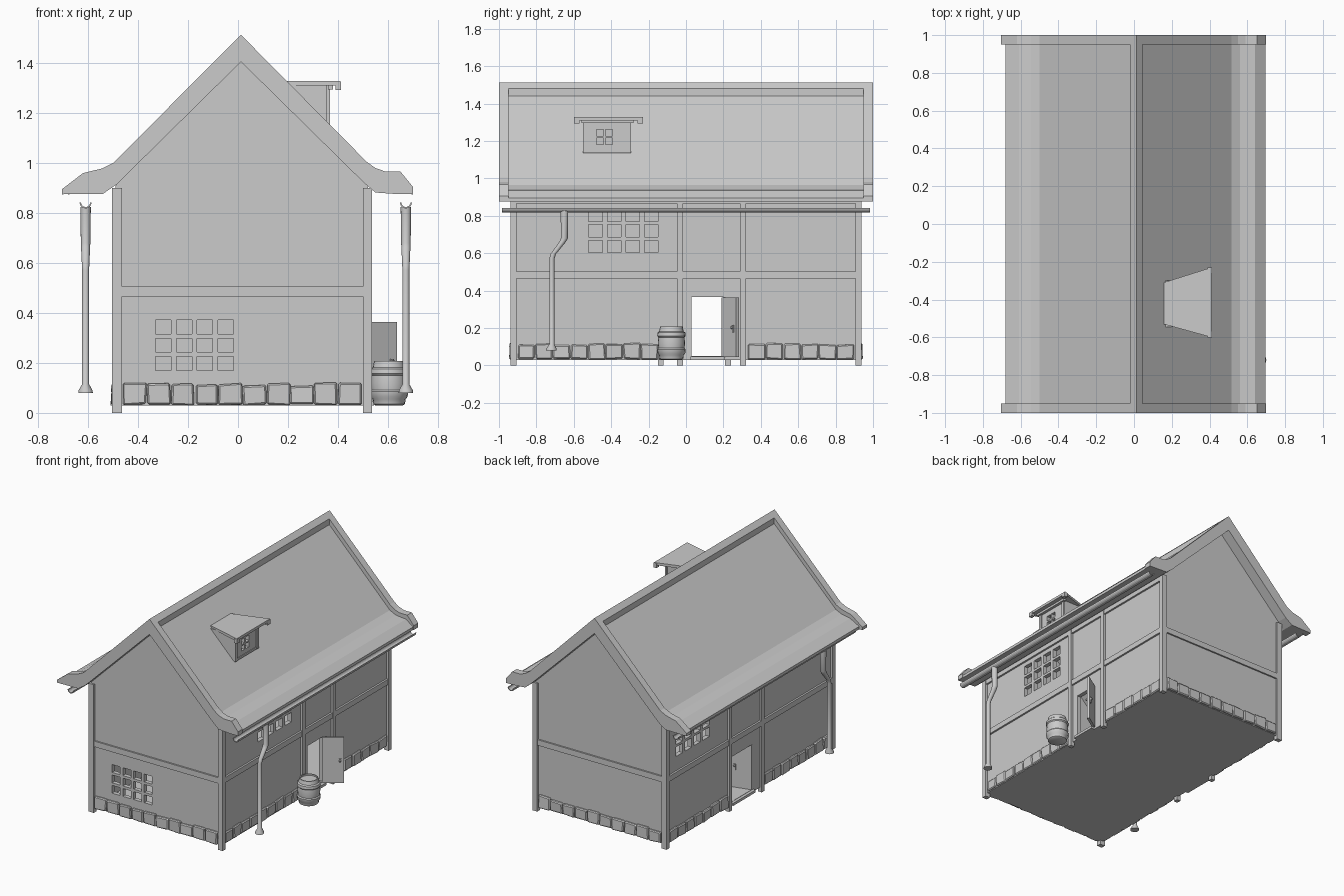
import bpy, bmesh, math, random
from mathutils import Matrix, Vector

if "Cube" in bpy.data.objects:
    bpy.data.objects.remove(bpy.data.objects["Cube"])

random.seed(4)


def finish(name, bm):
    bmesh.ops.recalc_face_normals(bm, faces=bm.faces[:])
    me = bpy.data.meshes.new(name)
    bm.to_mesh(me)
    bm.free()
    ob = bpy.data.objects.new(name, me)
    bpy.context.collection.objects.link(ob)
    return ob


def add_box(bm, x0, x1, y0, y1, z0, z1):
    m = Matrix.Translation(((x0 + x1) / 2, (y0 + y1) / 2, (z0 + z1) / 2))
    m = m @ Matrix.Diagonal((x1 - x0, y1 - y0, z1 - z0, 1))
    return bmesh.ops.create_cube(bm, size=1, matrix=m)["verts"]


def boxes(name, dims):
    bm = bmesh.new()
    for d in dims:
        add_box(bm, *d)
    return finish(name, bm)


def prism(name, pts, y0, y1):
    """Extrude an xz outline along y."""
    bm = bmesh.new()
    a = [bm.verts.new((x, y0, z)) for x, z in pts]
    b = [bm.verts.new((x, y1, z)) for x, z in pts]
    bm.faces.new(a)
    bm.faces.new(b[::-1])
    n = len(pts)
    for i in range(n):
        bm.faces.new((a[i], a[(i + 1) % n], b[(i + 1) % n], b[i]))
    return finish(name, bm)


def rings(name, path, sides=14):
    """Stack of horizontal rings given as (x, y, z, radius)."""
    bm = bmesh.new()
    loops = []
    for x, y, z, r in path:
        loops.append([bm.verts.new((x + r * math.cos(2 * math.pi * i / sides),
                                    y + r * math.sin(2 * math.pi * i / sides), z)) for i in range(sides)])
    for a, b in zip(loops, loops[1:]):
        for i in range(sides):
            j = (i + 1) % sides
            bm.faces.new((a[i], a[j], b[j], b[i]))
    bm.faces.new(loops[0])
    bm.faces.new(loops[-1])
    ob = finish(name, bm)
    bpy.context.view_layer.objects.active = ob
    ob.select_set(True)
    bpy.ops.object.shade_smooth_by_angle(angle=math.radians(35))
    ob.select_set(False)
    return ob


def cut(ob, cutter):
    cutter.hide_render = True
    cutter.hide_set(True)
    m = ob.modifiers.new("cut", "BOOLEAN")
    m.operation = "DIFFERENCE"
    m.solver = "EXACT"
    m.object = cutter


# Hollow walls with gables
walls = prism("walls", [(-.49, .03), (.52, .03), (.52, .91), (.015, 1.41), (-.49, .91)], -.925, .925)
cut(walls, prism("room_cutter", [(-.46, .05), (.49, .05), (.49, .895), (.015, 1.365), (-.46, .895)], -.895, .895))

# Window panes and door openings
holes = [(.45, .56, .03, .20, .05, .365), (-.53, -.42, -.04, .20, .05, .365)]
for c in range(4):
    for r in range(3):
        x, z = -.33 + .083 * c, .17 + .073 * r
        holes.append((x, x + .062, -.98, -.85, z, z + .055))
        z = .603 + .083 * r
        for x0, x1, ys in ((.45, .56, -.52), (-.53, -.42, .44)):
            y = ys + .099 * c
            holes.append((x0, x1, y, y + .074, z, z + .066))
cut(walls, boxes("opening_cutter", holes))

# Timber frame
timber = []
for x0, x1 in ((-.505, -.465), (.50, .537)):
    for y0, y1 in ((-.937, -.905), (.905, .937)):
        timber.append((x0, x1, y0, y1, 0, .90))
for y in (-.033, .305):
    timber.append((.505, .537, y - .016, y + .016, 0, .90))
for y in (-.135, .225):
    timber.append((-.505, -.475, y - .016, y + .016, 0, .90))
for y in (-.93, .93):
    timber.append((-.47, .505, y - .006, y + .006, .465, .505))
for x0, x1 in ((-.503, -.48), (.51, .533)):
    timber.append((x0, x1, -.91, .91, .465, .503))
    timber.append((x0, x1, -.91, .91, .865, .90))
boxes("timber_frame", timber)

# Rough stone footing
bm = bmesh.new()


def stone_row(a, b, n, fixed, along_x):
    step = (b - a) / n
    for i in range(n):
        s, e = a + i * step + .002, a + (i + 1) * step - .002
        top = .12 - random.random() * .012
        d = (s, e, fixed - .02, fixed + .017) if along_x else (fixed - .02, fixed + .014, s, e)
        for v in add_box(bm, *d, .033, top):
            v.co += Vector([random.uniform(-.004, .004) for _ in range(3)])


for y in (-.922, .925):
    stone_row(-.46, .495, 10, y, True)
for x, spans in ((.517, ((-.9, -.055, 9), (.33, .9, 6))), (-.485, ((-.9, -.16, 8), (.245, .9, 7)))):
    for a, b, n in spans:
        stone_row(a, b, n, x, False)
stones = finish("footing_stones", bm)
bev = stones.modifiers.new("bevel", "BEVEL")
bev.width = .006
bev.segments = 1

# Roof: gable trims, recessed slab, ridge cap
under = [(.70, .875), (.62, .877), (.55, .882), (.505, .92), (.012, 1.405), (-.485, .915), (-.54, .877), (-.705, .875)]
trim = [(-.705, .895), (-.62, .96), (-.545, .978), (-.50, 1.0), (.012, 1.513),
        (.515, 1.005), (.55, .98), (.59, .966), (.65, .966), (.70, .905)]
for name, y0, y1 in (("front_gable_trim", -1, -.95), ("back_gable_trim", .95, 1)):
    prism(name, trim + under, y0, y1)
slab = [(-.68, .895), (-.61, .933), (-.545, .945), (-.50, .965), (.012, 1.472),
        (.515, .965), (.56, .943), (.64, .935), (.695, .895)]
prism("roof_slab", slab + [(.695, .875)] + under[1:-1] + [(-.68, .875)], -.96, .96)
prism("ridge_cap", [(-.02, 1.43), (.044, 1.43), (.044, 1.481), (.012, 1.513), (-.02, 1.481)], -.96, .96)

# Dormer with flared flat roof
dormer = boxes("dormer", [(.14, .36, -.545, -.30, 1.135, 1.315)])
panes = [(.33, .40, y, y + .038, z, z + .036) for y in (-.478, -.43) for z in (1.18, 1.226)]
cut(dormer, boxes("dormer_pane_cutter", panes))
bm = bmesh.new()
for v in add_box(bm, .16, .41, -.6, -.23, 1.31, 1.328):
    if v.co.x < .3:
        v.co.y = -.42 + (v.co.y + .415) * .6
finish("dormer_roof", bm)
boxes("dormer_trim", [(.355, .368, -.552, -.53, 1.135, 1.31), (.355, .368, -.315, -.293, 1.135, 1.31),
                      (.355, .365, -.55, -.295, 1.135, 1.15), (.39, .413, -.6, -.57, 1.293, 1.325),
                      (.39, .413, -.26, -.23, 1.293, 1.325), (.36, .38, -.56, -.28, 1.295, 1.312)])

# Gutters and downpipes on both eaves
for side, x in (("right", .672), ("left", -.61)):
    arc = [math.pi + math.pi * i / 8 for i in range(9)]
    u = [(x + .024 * math.cos(a), .842 + .024 * math.sin(a)) for a in arc]
    u += [(x + .018 * math.cos(a), .842 + .018 * math.sin(a)) for a in reversed(arc)]
    prism(side + "_gutter", u, -.985, .985)
    rings(side + "_downpipe", [(x, -.72, .08, .029), (x, -.72, .09, .028), (x, -.717, .115, .014),
                               (x, -.717, .57, .014), (x, -.71, .595, .015), (x, -.66, .66, .018),
                               (x, -.65, .68, .019), (x, -.65, .825, .021)])


# Door leaves with knob plates
def door(name, ax, ay, bx, by, knob):
    length, ang = math.hypot(bx - ax, by - ay), math.atan2(by - ay, bx - ax)
    bm = bmesh.new()
    add_box(bm, 0, length, -.009, .009, .045, .363)
    for s in (-1, 1):
        add_box(bm, knob - .008, knob + .008, s * .011 - .003, s * .011 + .003, .175, .215)
        bmesh.ops.create_icosphere(bm, subdivisions=2, radius=.008,
                                   matrix=Matrix.Translation((knob, s * .019, .203)))
    bm.transform(Matrix.Translation((ax, ay, 0)) @ Matrix.Rotation(ang, 4, "Z"))
    finish(name, bm)


door("right_door", .515, .197, .632, .275, .115)
door("left_door", -.49, -.035, -.35, .0, .115)
boxes("door_sills", [(.50, .545, .025, .205, .03, .048), (-.51, -.46, -.045, .205, .03, .048)])

# Barrel by the door
prof = [(.03, .055), (.035, .063), (.055, .066), (.065, .074), (.085, .076), (.092, .070), (.12, .073),
        (.15, .070), (.157, .076), (.175, .074), (.182, .066), (.207, .06), (.207, .053), (.197, .053)]
rings("barrel", [(.605, -.078, z, r) for z, r in prof], 20)
